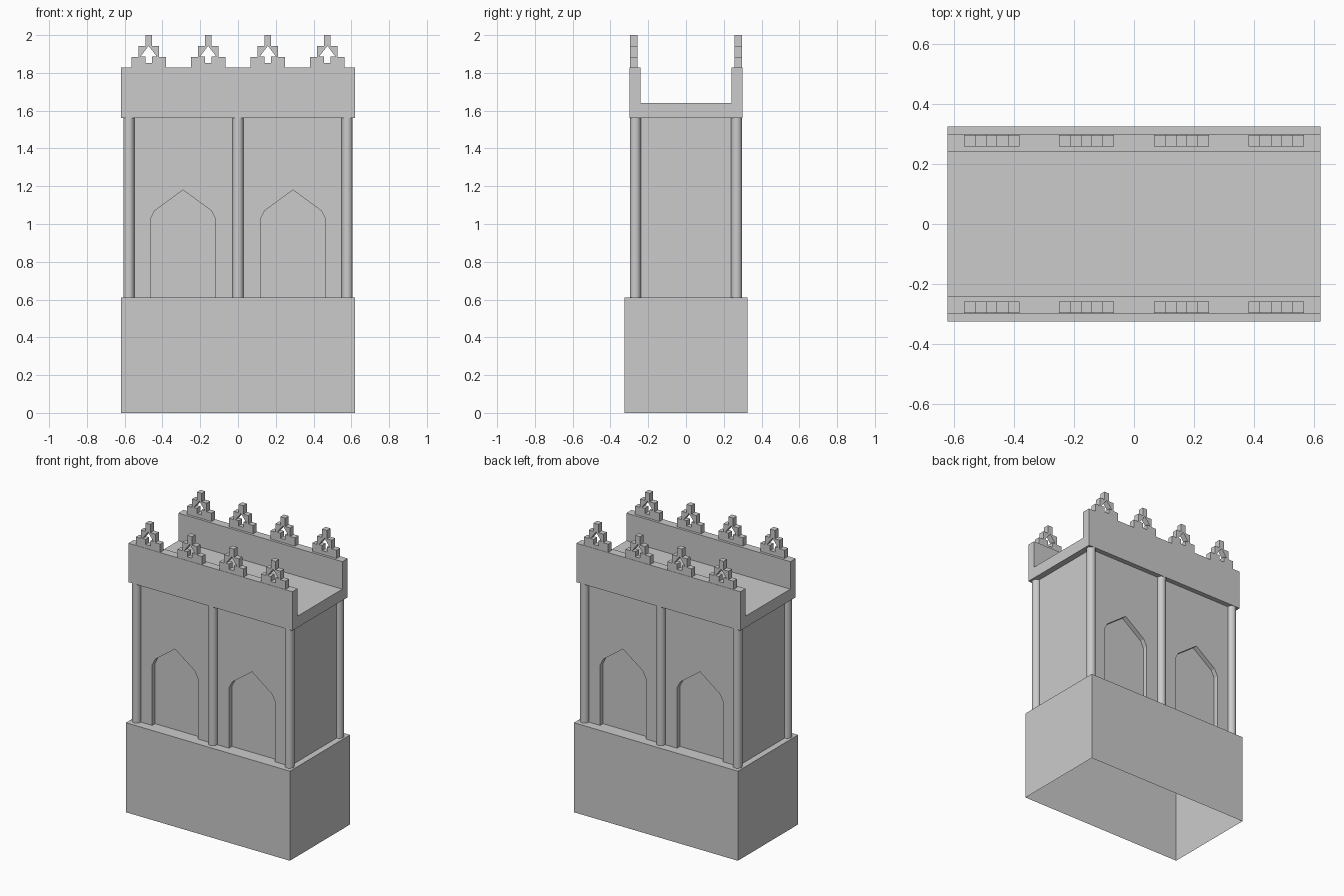
import bpy, bmesh
from math import radians
from mathutils import Matrix

if "Cube" in bpy.data.objects:
    bpy.data.objects.remove(bpy.data.objects["Cube"])

def add_mesh(name, bm):
    bmesh.ops.recalc_face_normals(bm, faces=bm.faces)
    mesh = bpy.data.meshes.new(name)
    bm.to_mesh(mesh)
    bm.free()
    obj = bpy.data.objects.new(name, mesh)
    bpy.context.collection.objects.link(obj)
    return obj

def box(name, x, y, z0, z1, open_bottom=False):
    bm = bmesh.new()
    bmesh.ops.create_cube(bm, size=1)
    bmesh.ops.scale(bm, vec=(2 * x, 2 * y, z1 - z0), verts=bm.verts)
    bmesh.ops.translate(bm, vec=(0, 0, (z0 + z1) / 2), verts=bm.verts)
    if open_bottom:
        low = [f for f in bm.faces if f.calc_center_median().z < z0 + 0.001]
        bmesh.ops.delete(bm, geom=low, context='FACES')
    return add_mesh(name, bm)

def prism(name, loops, half_depth, matrix):
    """Filled outline (further loops are holes) given thickness, then placed."""
    curve = bpy.data.curves.new(name, 'CURVE')
    curve.dimensions = '2D'
    curve.fill_mode = 'BOTH'
    curve.extrude = half_depth
    for pts in loops:
        sp = curve.splines.new('POLY')
        sp.points.add(len(pts) - 1)
        for p, (a, b) in zip(sp.points, pts):
            p.co = (a, b, 0, 1)
        sp.use_cyclic_u = True
    temp = bpy.data.objects.new(name + "_outline", curve)
    bpy.context.collection.objects.link(temp)
    dg = bpy.context.evaluated_depsgraph_get()
    mesh = bpy.data.meshes.new_from_object(temp.evaluated_get(dg))
    bpy.data.objects.remove(temp)
    bm = bmesh.new()
    bm.from_mesh(mesh)
    bpy.data.meshes.remove(mesh)
    bmesh.ops.remove_doubles(bm, verts=bm.verts, dist=0.0001)
    for f in bm.faces:
        f.smooth = False
    bm.transform(matrix)
    return add_mesh(name, bm)

def mirrored(half):
    """Half outline, bottom to top at positive a, completed on the other side."""
    return half + [(-a, b) for a, b in reversed(half) if a > 0]

UPRIGHT = Matrix.Rotation(radians(90), 4, 'X')
SIDES = (("front", -1), ("back", 1))

# plinth, hollow underneath
box("plinth", 0.62, 0.325, 0, 0.612, open_bottom=True)

# body with pointed arch niches on both long sides
body = box("body", 0.578, 0.265, 0.612, 1.562)
arch = mirrored([(0.173, 0.55), (0.173, 1.025), (0.15, 1.07), (0, 1.18)])
for side, s in SIDES:
    for x in (-0.291, 0.291):
        cutter = prism("niche_cutter", [arch], 0.05,
                       Matrix.Translation((x, s * 0.283, 0)) @ UPRIGHT)
        cutter.hide_render = True
        cutter.hide_set(True)
        mod = body.modifiers.new("niche", 'BOOLEAN')
        mod.operation = 'DIFFERENCE'
        mod.solver = 'EXACT'
        mod.object = cutter
dg = bpy.context.evaluated_depsgraph_get()
carved = bpy.data.meshes.new_from_object(body.evaluated_get(dg))
body.modifiers.clear()
body.data = carved
for o in [o for o in bpy.data.objects if o.name.startswith("niche_cutter")]:
    bpy.data.objects.remove(o)

# round columns
for side, s in SIDES:
    for x in (-0.578, 0, 0.578):
        bpy.ops.mesh.primitive_cylinder_add(vertices=32, radius=0.029, depth=0.95,
                                            location=(x, s * 0.268, 1.087))
        col = bpy.context.object
        col.name = side + "_column"
        bpy.ops.object.shade_smooth_by_angle(angle=radians(30))

# roof trough with parapets along the long sides
trough = mirrored([(0.298, 1.562), (0.298, 1.828), (0.241, 1.828), (0.241, 1.64)])
prism("roof_parapet", [trough], 0.62, Matrix.Rotation(radians(90), 4, 'Z') @ UPRIGHT)

# stepped finials with arrow shaped openings
steps = mirrored([(0.092, 1.828), (0.092, 1.885), (0.055, 1.885),
                  (0.055, 1.943), (0.018, 1.943), (0.018, 2.0)])
hole = mirrored([(0.018, 1.853), (0.018, 1.888), (0.042, 1.888), (0, 1.943)])
for side, s in SIDES:
    for x in (-0.473, -0.158, 0.158, 0.473):
        prism(side + "_finial", [steps, hole], 0.019,
              Matrix.Translation((x, s * 0.277, 0)) @ UPRIGHT)
